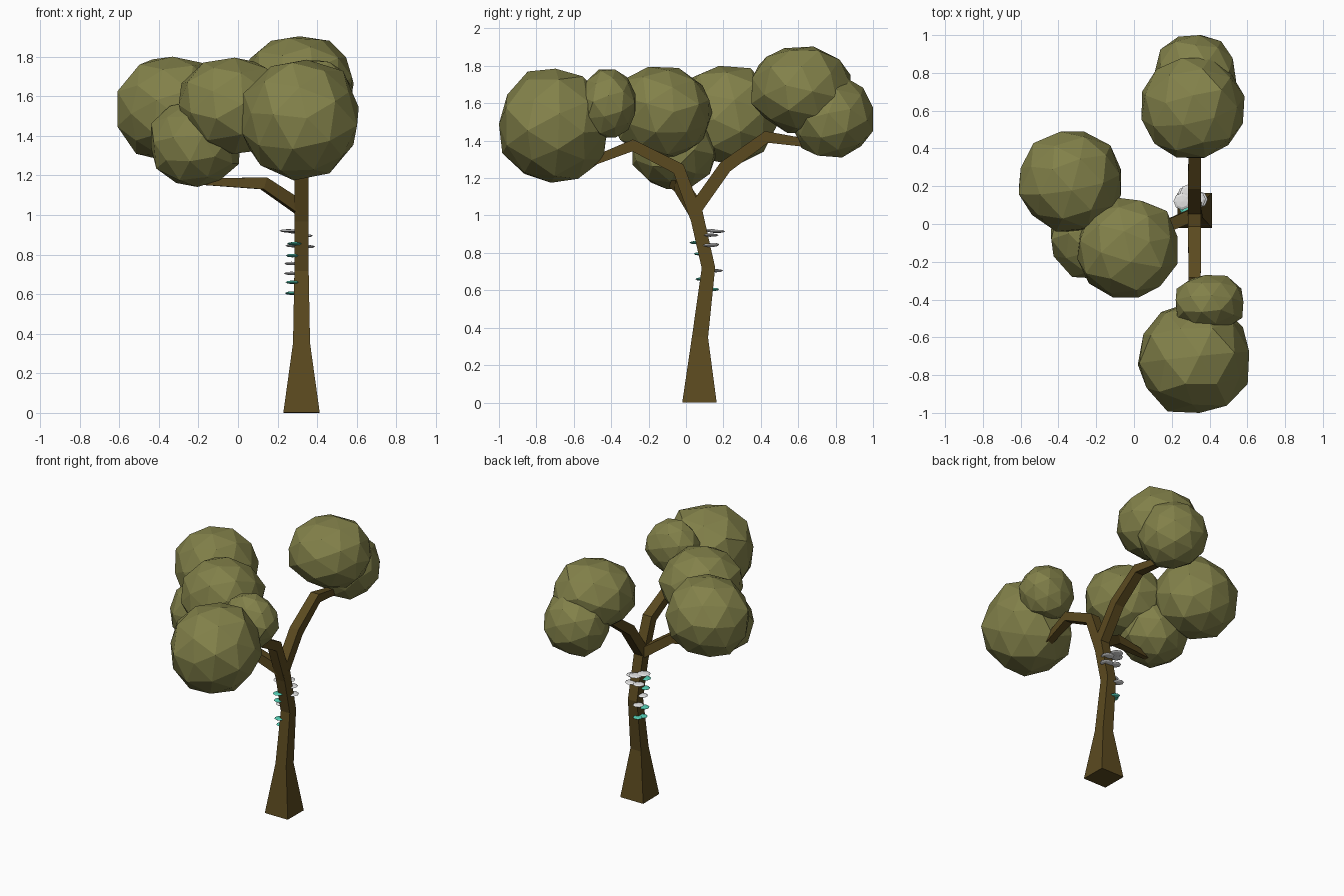
import bpy, bmesh, random
from mathutils import Vector, Euler

random.seed(11)
cube = bpy.data.objects.get("Cube")
if cube:
    bpy.data.objects.remove(cube, do_unlink=True)


def material(name, rgb):
    mat = bpy.data.materials.new(name)
    mat.use_nodes = True
    mat.diffuse_color = (*rgb, 1)
    mat.node_tree.nodes["Principled BSDF"].inputs["Base Color"].default_value = (*rgb, 1)
    return mat


bark = material("bark brown", (0.105, 0.068, 0.014))
leaf = material("olive leaf", (0.225, 0.22, 0.068))
pale = material("pale fungus", (0.78, 0.78, 0.78))
teal = material("teal fungus", (0.09, 0.62, 0.46))


def finish(name, bm, mat):
    bmesh.ops.recalc_face_normals(bm, faces=bm.faces)
    mesh = bpy.data.meshes.new(name)
    bm.to_mesh(mesh)
    bm.free()
    mesh.materials.append(mat)
    obj = bpy.data.objects.new(name, mesh)
    bpy.context.collection.objects.link(obj)
    return obj


def limb(name, path, side):
    """Square section swept along (x, y, z, half width) points."""
    bm = bmesh.new()
    pts = [Vector(p[:3]) for p in path]
    side = Vector(side).normalized()
    rings = []
    for i, p in enumerate(pts):
        before = (p - pts[max(i - 1, 0)]).normalized()
        after = (pts[min(i + 1, len(pts) - 1)] - p).normalized()
        across = (before + after).normalized().cross(side).normalized()
        h = path[i][3]
        rings.append([bm.verts.new(p + side * a * h + across * b * h)
                      for a, b in ((-1, -1), (1, -1), (1, 1), (-1, 1))])
    for low, high in zip(rings, rings[1:]):
        for k in range(4):
            n = (k + 1) % 4
            bm.faces.new((low[k], low[n], high[n], high[k]))
    bm.faces.new(rings[0])
    bm.faces.new(rings[-1])
    return finish(name, bm, bark)


def clump(name, low, high):
    """Irregular faceted ball, slightly flattened where it meets its bounds."""
    bm = bmesh.new()
    bmesh.ops.create_icosphere(bm, subdivisions=2, radius=1)
    turn = Euler([random.uniform(0, 6) for _ in range(3)]).to_matrix()
    for v in bm.verts:
        p = turn @ v.co * random.uniform(1.0, 1.1)
        for axis in range(3):
            t = max(-1, min(1, p[axis])) / 2 + 0.5
            v.co[axis] = low[axis] + t * (high[axis] - low[axis])
    bmesh.ops.dissolve_limit(bm, angle_limit=0.28, verts=bm.verts, edges=bm.edges)
    return finish(name, bm, leaf)


def fungus(name, x, y, z, r, mat):
    """Thin lens-shaped shelf cap."""
    bm = bmesh.new()
    bmesh.ops.create_uvsphere(bm, u_segments=8, v_segments=4, radius=1)
    for v in bm.verts:
        v.co = Vector((x + v.co.x * r, y + v.co.y * r, z + v.co.z * 0.009))
    return finish(name, bm, mat)


# Trunk and branches
X = 0.321
limb("trunk", [(X, 0.072, 0, 0.092), (X, 0.075, 0.35, 0.043),
               (X, 0.12, 0.72, 0.036), (X, 0.05, 1.03, 0.036)], (1, 0, 0))
limb("front_branch", [(X, 0.06, 0.98, 0.035), (X, -0.04, 1.25, 0.035),
                      (X, -0.285, 1.375, 0.032), (X, -0.6, 1.25, 0.02)], (1, 0, 0))
limb("back_branch", [(X, 0.04, 1.02, 0.035), (X, 0.21, 1.26, 0.035),
                     (X, 0.43, 1.42, 0.032), (X, 0.7, 1.38, 0.02)], (1, 0, 0))
limb("side_branch", [(0.315, 0.05, 1.035, 0.034), (0.13, -0.03, 1.16, 0.031),
                     (-0.22, -0.08, 1.17, 0.015)], (-0.3, 1, 0))

# Foliage
clump("front_foliage", (0.02, -1.0, 1.175), (0.61, -0.42, 1.785))
clump("front_small_foliage", (0.22, -0.57, 1.41), (0.58, -0.27, 1.78))
clump("middle_foliage", (-0.30, -0.39, 1.31), (0.23, 0.14, 1.8))
clump("side_foliage", (-0.61, -0.04, 1.27), (-0.07, 0.49, 1.8))
clump("side_low_foliage", (-0.44, -0.29, 1.14), (0.01, 0.16, 1.58))
clump("back_foliage", (0.04, 0.35, 1.44), (0.585, 0.88, 1.91))
clump("back_low_foliage", (0.11, 0.57, 1.31), (0.54, 1.0, 1.74))

# Shelf fungi on the trunk
pale_spots = [(0.255, 0.12, 0.92, 0.046), (0.29, 0.165, 0.915, 0.046),
              (0.335, 0.13, 0.895, 0.045), (0.345, 0.13, 0.84, 0.045),
              (0.28, 0.14, 0.845, 0.04), (0.27, 0.11, 0.755, 0.036),
              (0.27, 0.16, 0.705, 0.038)]
teal_spots = [(0.285, 0.055, 0.855, 0.037), (0.275, 0.075, 0.795, 0.033),
              (0.275, 0.085, 0.66, 0.035), (0.27, 0.11, 0.605, 0.033),
              (0.285, 0.145, 0.605, 0.033)]
for label, spots, mat in (("pale", pale_spots, pale), ("teal", teal_spots, teal)):
    for i, spot in enumerate(spots):
        fungus(f"{label}_fungus_{i + 1}", *spot, mat)
